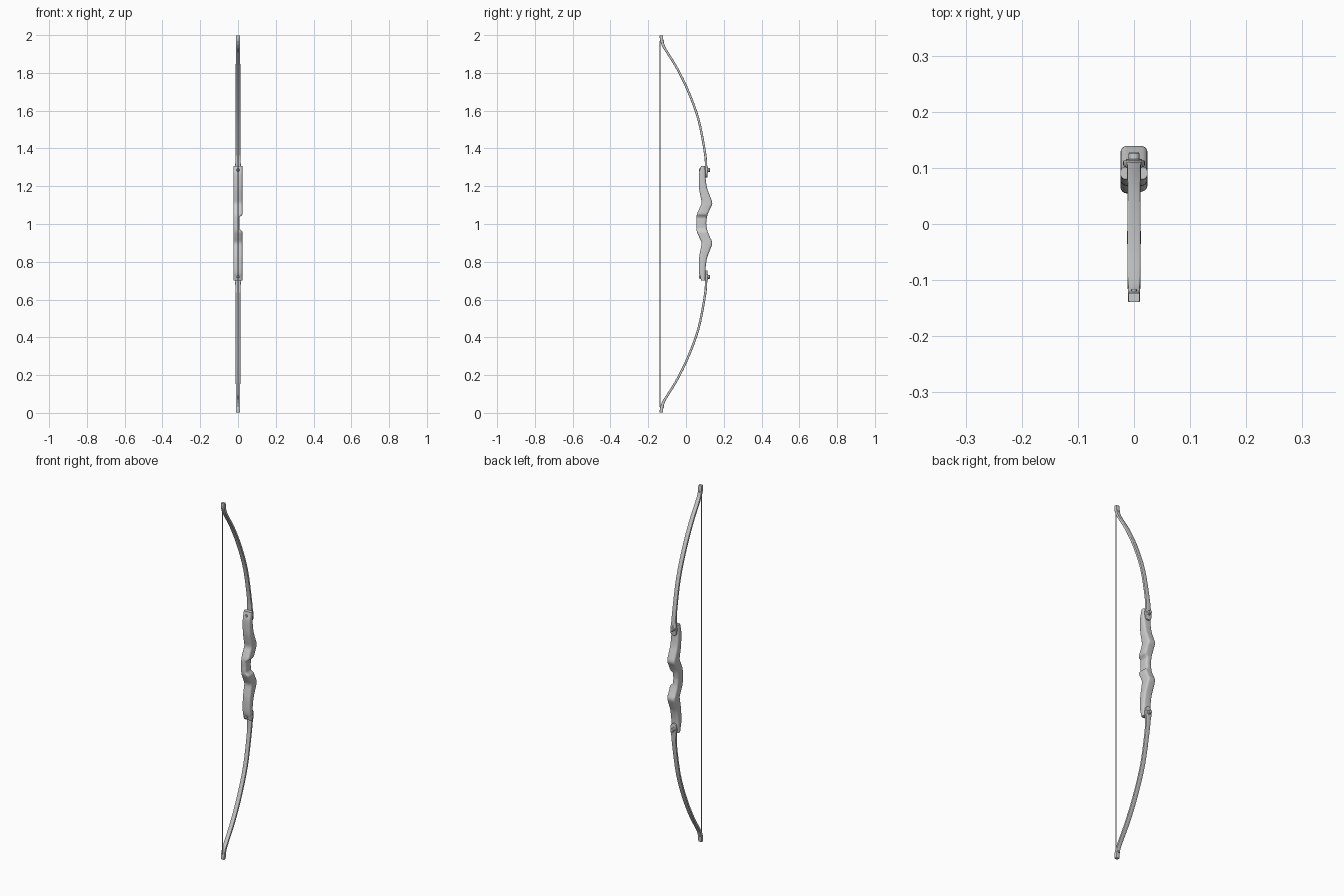
import bpy, bmesh, math
from mathutils import Vector

if "Cube" in bpy.data.objects:
    bpy.data.objects.remove(bpy.data.objects["Cube"])


def finish(bm, name, angle=40):
    bmesh.ops.recalc_face_normals(bm, faces=bm.faces)
    me = bpy.data.meshes.new(name)
    bm.to_mesh(me)
    bm.free()
    ob = bpy.data.objects.new(name, me)
    bpy.context.collection.objects.link(ob)
    bpy.ops.object.select_all(action='DESELECT')
    bpy.context.view_layer.objects.active = ob
    ob.select_set(True)
    bpy.ops.object.shade_smooth_by_angle(angle=math.radians(angle))
    return ob


def loft(rings, name, angle=40):
    bm = bmesh.new()
    loops = [[bm.verts.new(p) for p in r] for r in rings]
    n = len(loops[0])
    for a, b in zip(loops, loops[1:]):
        for i in range(n):
            bm.faces.new((a[i], a[(i + 1) % n], b[(i + 1) % n], b[i]))
    bm.faces.new(loops[0])
    bm.faces.new(loops[-1])
    return finish(bm, name, angle)


def smooth(points, steps):
    """Catmull-Rom interpolation of tuples."""
    pts = [Vector(p) for p in points]
    out = []
    for i in range(len(pts) - 1):
        p0, p1, p2 = pts[max(i - 1, 0)], pts[i], pts[i + 1]
        p3 = pts[min(i + 2, len(pts) - 1)]
        for k in range(steps):
            t = k / steps
            out.append(0.5 * (2 * p1 + (p2 - p0) * t + (2 * p0 - 5 * p1 + 4 * p2 - p3) * t * t
                              + (3 * p1 - p0 - 3 * p2 + p3) * t ** 3))
    return out + [pts[-1]]


def rounded_rect(hx, hy, r, seg=4):
    pts = []
    for q, (sx, sy) in enumerate([(1, 1), (-1, 1), (-1, -1), (1, -1)]):
        for k in range(seg + 1):
            a = math.pi / 2 * (q + k / seg)
            pts.append((sx * (hx - r) + r * math.cos(a), sy * (hy - r) + r * math.sin(a)))
    return pts


def cylinder(name, r, y0, y1, z, n=20, x=0):
    bm_rings = [[(x + r * k * math.cos(2 * math.pi * i / n), y, z + r * k * math.sin(2 * math.pi * i / n))
                 for i in range(n)] for k, y in ((1, y0), (1, y1 - 0.15 * (y1 - y0)), (0.85, y1))]
    return loft(bm_rings, name, 30)


# Riser: half profile (offset from middle, string-side y, target-side y), mirrored
half = [(0, .055, .107), (.04, .056, .113), (.075, .070, .127), (.105, .082, .139),
        (.14, .077, .128), (.18, .070, .113), (.225, .068, .105), (.262, .069, .103),
        (.285, .075, .102), (.303, .080, .102)]
side = smooth(half, 5)
profile = [(-p[0], p[1], p[2]) for p in reversed(side[1:])] + [tuple(p) for p in side]
rings = []
for dz, y0, y1 in profile:
    # Hand grip is cut in on the right side
    t = min(max((abs(dz) - .032) / .012, 0), 1)
    x1 = .009 + .015 * t
    cx, hx = (x1 - .024) / 2, (x1 + .024) / 2
    rings.append([(cx + x, (y0 + y1) / 2 + y, 1.005 + dz)
                  for x, y in rounded_rect(hx, (y1 - y0) / 2, min(.011, (y1 - y0) * .4))])
loft(rings, "riser", 50)

# Limb: (y, z, half width, half thickness)
limb = [(.108, 1.247, .006, .005), (.108, 1.252, .013, .005), (.108, 1.262, .018, .005),
        (.108, 1.285, .019, .006), (.106, 1.315, .015, .006), (.100, 1.38, .0125, .006),
        (.067, 1.55, .012, .006), (.013, 1.70, .012, .006), (-.045, 1.82, .012, .006),
        (-.097, 1.905, .0115, .006), (-.118, 1.94, .011, .007), (-.127, 1.965, .011, .008),
        (-.130, 1.985, .011, .009), (-.131, 1.999, .010, .008)]
path = smooth(limb, 4)
for s, label in ((1, "upper"), (-1, "lower")):
    rings = []
    for i, p in enumerate(path):
        a, b = path[max(i - 1, 0)], path[min(i + 1, len(path) - 1)]
        ty, tz = b[0] - a[0], b[1] - a[1]
        l = math.hypot(ty, tz)
        ny, nz = tz / l, -ty / l
        if i == len(path) - 1:
            ny, nz = 1, 0
        rings.append([(x, p[0] + ny * t, 1 + s * (p[1] + nz * t - 1))
                      for x, t in rounded_rect(p[2], p[3], .003, 2)])
    loft(rings, label + "_limb", 45)

    # Limb bolt, washer and rear nut
    zb = 1.003 + s * .283
    cylinder(label + "_washer", .014, .108, .116, zb)
    cylinder(label + "_bolt_shaft", .006, .068, .122, zb)
    cylinder(label + "_bolt_head", .010, .116, .127, zb)
    cylinder(label + "_rear_nut", .008, .080, .068, zb)
    # String peg at the tip
    cylinder(label + "_string_peg", .005, -.132, -.116, 1 + s * .966, 12)

# Bow string
loft([[(.002 * math.cos(a * math.pi / 4), -.137 + .002 * math.sin(a * math.pi / 4), z)
       for a in range(8)] for z in (.03, 1.97)], "bow_string")
